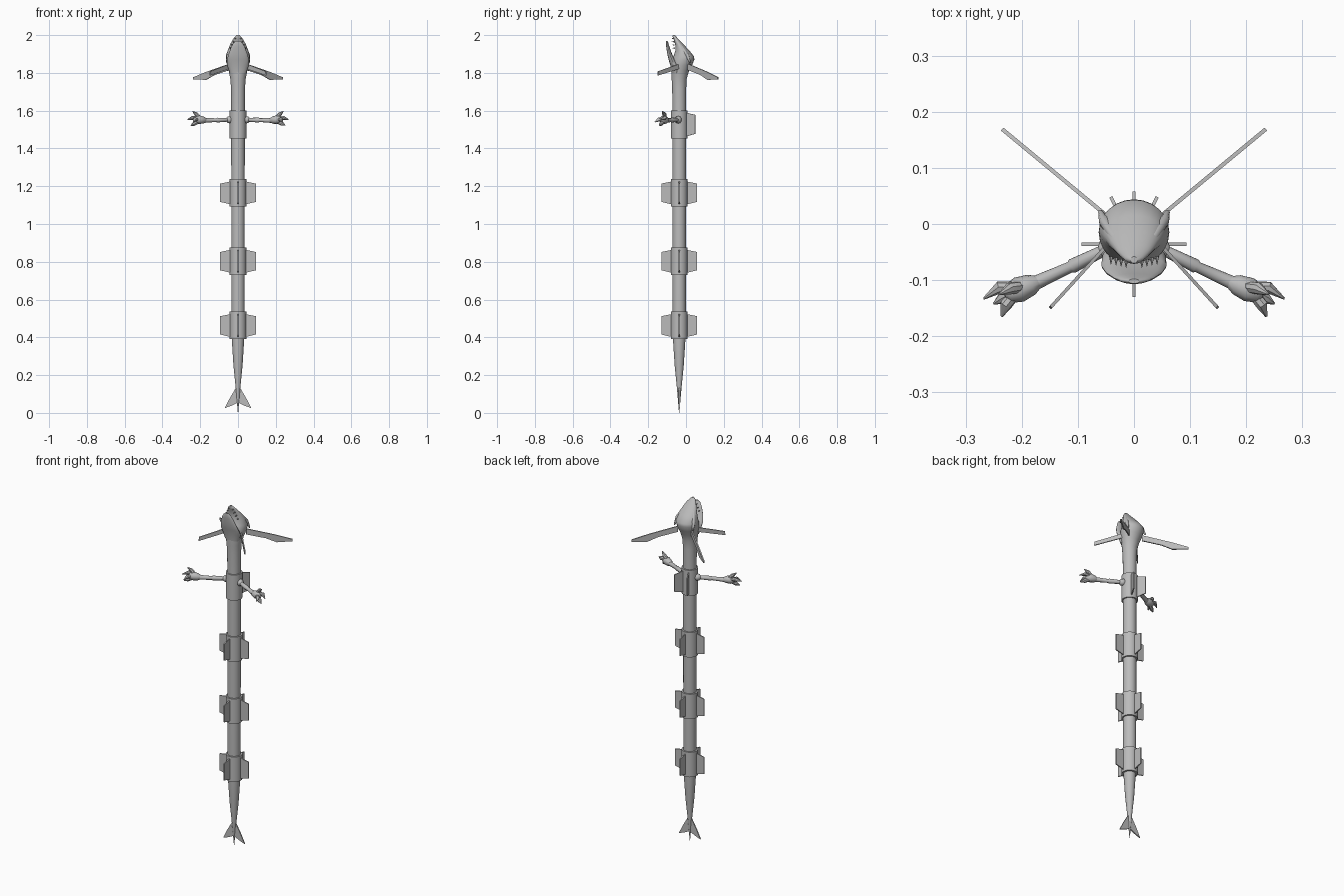
import bpy, bmesh, math
from mathutils import Vector

if "Cube" in bpy.data.objects:
    bpy.data.objects.remove(bpy.data.objects["Cube"])

CY = -0.036                      # body axis
grey = bpy.data.materials.new("plain grey")
grey.diffuse_color = (0.5, 0.5, 0.5, 1)
grey.use_nodes = True
grey.node_tree.nodes["Principled BSDF"].inputs["Base Color"].default_value = grey.diffuse_color

def finish(name, bm, angle=40):
    bmesh.ops.recalc_face_normals(bm, faces=bm.faces)
    me = bpy.data.meshes.new(name)
    bm.to_mesh(me)
    bm.free()
    ob = bpy.data.objects.new(name, me)
    bpy.context.collection.objects.link(ob)
    me.materials.append(grey)
    bpy.ops.object.select_all(action='DESELECT')
    ob.select_set(True)
    bpy.context.view_layer.objects.active = ob
    bpy.ops.object.shade_smooth_by_angle(angle=math.radians(angle))
    return ob

def skin(bm, rings):
    n = len(rings[0])
    vs = [[bm.verts.new(p) for p in r] for r in rings]
    for a, b in zip(vs, vs[1:]):
        for i in range(n):
            bm.faces.new((a[i], a[(i + 1) % n], b[(i + 1) % n], b[i]))
    bm.faces.new(vs[0][::-1])
    bm.faces.new(vs[-1])

def loft(name, sections, n=24):
    """sections: (z, front y, back y, half width)"""
    bm = bmesh.new()
    skin(bm, [[(rx * math.sin(t), (y0 + y1) / 2 - (y1 - y0) / 2 * math.cos(t), z)
               for t in (2 * math.pi * i / n for i in range(n))]
              for z, y0, y1, rx in sections])
    return finish(name, bm)

def column(z, r):
    return (z, CY - r, CY + r, r)

def limb(name, pts, n=10):
    """round tube through (point, radius) pairs"""
    bm = bmesh.new()
    ps = [Vector(p) for p, r in pts]
    d = (ps[-1] - ps[0]).normalized()
    u = d.cross(Vector((0.3, 0.2, 1))).normalized()
    v = d.cross(u)
    skin(bm, [[p + r * (math.cos(t) * u + math.sin(t) * v)
               for t in (2 * math.pi * i / n for i in range(n))]
              for p, (_, r) in zip(ps, pts)])
    return finish(name, bm)

def plate(name, pts, normal, thick):
    """flat outline thickened along its normal"""
    bm = bmesh.new()
    off = Vector(normal).normalized() * thick / 2
    a = [bm.verts.new(Vector(p) - off) for p in pts]
    b = [bm.verts.new(Vector(p) + off) for p in pts]
    bm.faces.new(a[::-1])
    bm.faces.new(b)
    for i in range(len(pts)):
        j = (i + 1) % len(pts)
        bm.faces.new((a[i], a[j], b[j], b[i]))
    return finish(name, bm, 20)

# long body with tapering tail
loft("body", [column(z, r) for z, r in (
    (0.0, 0.001), (0.06, 0.006), (0.13, 0.012), (0.25, 0.024),
    (0.39, 0.033), (0.5, 0.035), (1.6, 0.036))])

# neck, skull and upper jaw
loft("neck_and_skull", [
    column(1.58, 0.036), column(1.72, 0.037),
    (1.77, -0.076, 0.004, 0.041), (1.81, -0.078, 0.016, 0.049),
    (1.84, -0.078, 0.032, 0.058), (1.87, -0.074, 0.044, 0.063),
    (1.887, -0.066, 0.043, 0.062), (1.92, -0.056, 0.016, 0.054),
    (1.95, -0.057, -0.012, 0.042), (1.975, -0.064, -0.036, 0.029),
    (1.992, -0.071, -0.052, 0.016), (2.0, -0.07, -0.058, 0.006)])

# lower jaw
loft("lower_jaw", [
    (1.80, -0.077, -0.03, 0.044), (1.84, -0.083, -0.035, 0.057),
    (1.87, -0.092, -0.058, 0.058), (1.90, -0.099, -0.074, 0.05),
    (1.94, -0.105, -0.088, 0.035), (1.96, -0.107, -0.094, 0.023),
    (1.97, -0.106, -0.098, 0.01)])

# paired head parts
for s, side in ((-1, "left"), (1, "right")):
    limb(f"brow_{side}", [((s * 0.012, -0.06, 1.985), 0.003),
                          ((s * 0.034, -0.025, 1.94), 0.009),
                          ((s * 0.053, 0.005, 1.895), 0.010),
                          ((s * 0.06, 0.022, 1.855), 0.004)])
    for k in range(4):
        x, y, z = 0.014 + 0.009 * k, -0.064 + 0.002 * k, 1.982 - 0.017 * k
        limb(f"upper_tooth_{side}_{k}", [((s * x, y, z), 0.004),
                                         ((s * x, y - 0.014, z), 0.0004)], 6)
    # large rear ear fin
    d = (0.18, 0.149)
    edge = [(0.045, 1.848), (0.165, 1.806), (0.235, 1.777), (0.235, 1.766),
            (0.17, 1.763), (0.125, 1.789), (0.045, 1.815)]
    plate(f"rear_head_fin_{side}",
          [(s * x, 0.016 + (x - 0.05) * d[1] / d[0], z) for x, z in edge],
          (s * d[1], -d[0], 0), 0.007)
    # small front cheek fin
    edge = [(0.045, 1.848), (0.148, 1.808), (0.15, 1.786), (0.045, 1.822)]
    plate(f"front_head_fin_{side}",
          [(s * x, -0.04 - (x - 0.05) * 1.1, z) for x, z in edge],
          (s * 1.1, 1, 0), 0.006)

def collar(name, z0, z1, angles):
    """sleeve round the body with radial fins; angle 0 points back"""
    loft(name, [column(z0, 0.036), column(z0, 0.044),
                column(z1, 0.044), column(z1, 0.036)])
    for k, a in enumerate(angles):
        a = math.radians(a)
        dx, dy = math.sin(a), math.cos(a)
        prof = [(0.04, z0 + 0.012), (0.094, z0 + 0.025),
                (0.094, z1 - 0.024), (0.04, z1 - 0.013)]
        plate(f"{name}_fin_{k}", [(dx * r, CY + dy * r, z) for r, z in prof],
              (dy, -dx, 0), 0.006)

# three finned collars and the shoulder collar
for i, z in enumerate((0.39, 0.73, 1.092)):
    collar(f"collar_{i}", z, z + 0.146, (0, 90, 180, 270))
collar("shoulder_collar", 1.452, 1.602, (-26, 26))

# arms with clawed hands
for s, side in ((-1, "left"), (1, "right")):
    def P(x, y, z):
        return (s * x, y, z)
    limb(f"shoulder_{side}", [(P(0.03, -0.036, 1.552), 0.014), (P(0.042, -0.041, 1.552), 0.02),
                              (P(0.054, -0.047, 1.552), 0.017), (P(0.062, -0.051, 1.552), 0.008)])
    limb(f"arm_{side}", [(P(0.05, -0.045, 1.552), 0.010), (P(0.11, -0.075, 1.55), 0.013),
                         (P(0.114, -0.077, 1.55), 0.010), (P(0.18, -0.107, 1.548), 0.013)])
    limb(f"palm_{side}", [(P(0.168, -0.102, 1.549), 0.010), (P(0.183, -0.108, 1.55), 0.019),
                          (P(0.205, -0.117, 1.552), 0.023), (P(0.224, -0.125, 1.552), 0.017),
                          (P(0.23, -0.128, 1.552), 0.008)])
    fingers = (((0.21, -0.112, 1.56), (0.24, -0.113, 1.562), (0.268, -0.133, 1.553)),
               ((0.21, -0.122, 1.553), (0.228, -0.144, 1.553), (0.236, -0.165, 1.54)),
               ((0.208, -0.118, 1.542), (0.234, -0.132, 1.53), (0.25, -0.142, 1.522)),
               ((0.2, -0.112, 1.56), (0.222, -0.115, 1.582), (0.24, -0.125, 1.597)))
    for k, (a, b, c) in enumerate(fingers):
        limb(f"finger_{side}_{k}", [(P(*a), 0.010), (P(*b), 0.011), (P(*c), 0.002)], 8)

# tail fluke
for s, side in ((-1, "left"), (1, "right")):
    plate(f"tail_fluke_{side}", [(0, CY, 0.15), (s * 0.016, CY, 0.125), (s * 0.045, CY, 0.075),
                                 (s * 0.07, CY, 0.025), (s * 0.035, CY, 0.038), (0, CY, 0.055)],
          (0, 1, 0), 0.006)
